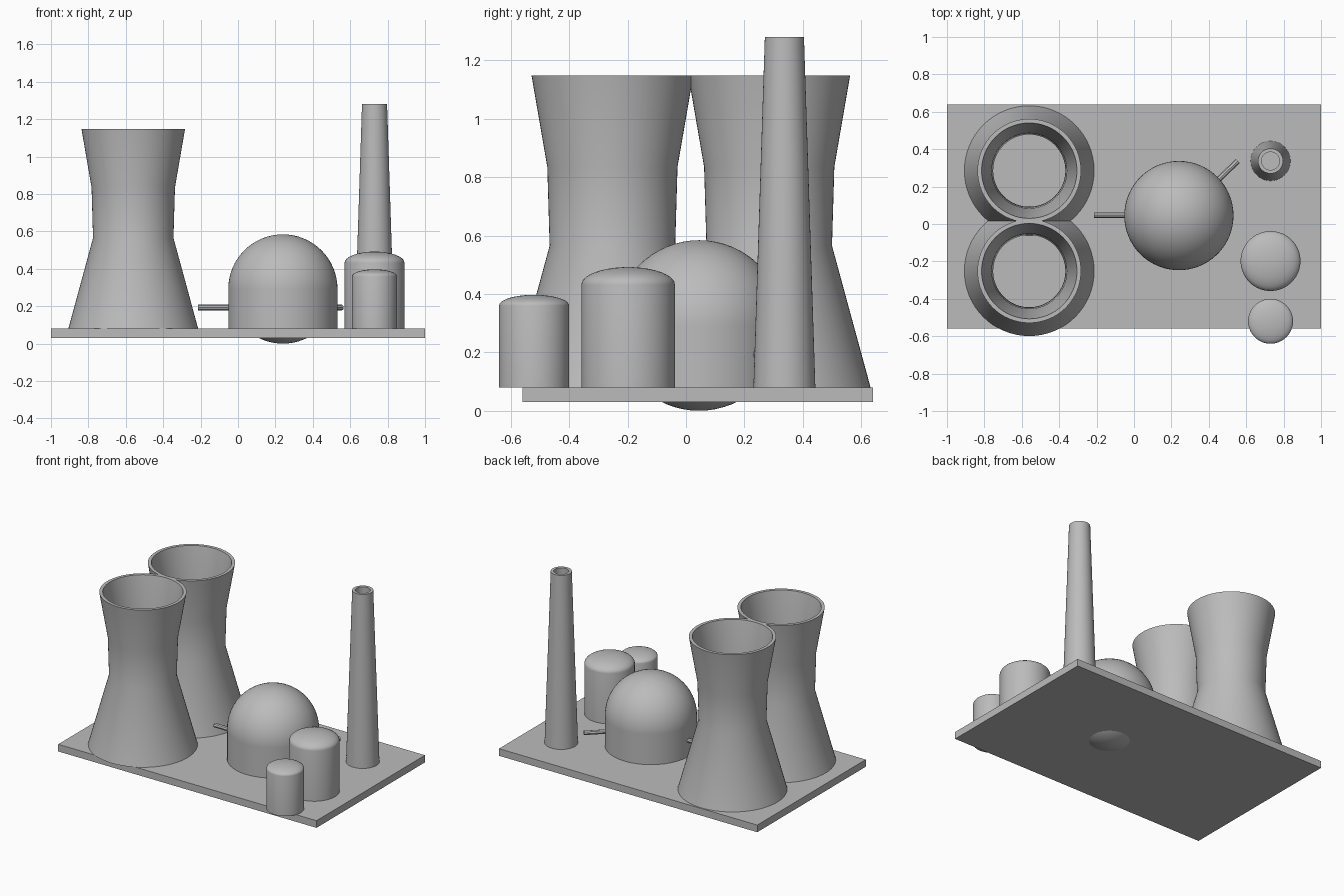
import bpy
import math
from mathutils import Vector

cube = bpy.data.objects.get("Cube")
if cube:
    bpy.data.objects.remove(cube, do_unlink=True)

grey = bpy.data.materials.new("concrete grey")
grey.use_nodes = True
GREY = (0.5, 0.5, 0.5, 1)
grey.diffuse_color = GREY
grey.node_tree.nodes["Principled BSDF"].inputs["Base Color"].default_value = GREY

GROUND = 0.08


def finish(obj, name, smooth=True):
    obj.name = name
    obj.data.materials.append(grey)
    if smooth:
        bpy.ops.object.select_all(action='DESELECT')
        obj.select_set(True)
        bpy.context.view_layer.objects.active = obj
        bpy.ops.object.shade_smooth_by_angle(angle=math.radians(35))
    return obj


def lathe(name, x, y, profile, closed=False, sides=64):
    """Spin (radius, z) points around z; closed joins last to first."""
    verts, rings = [], []
    for r, z in profile:
        start = len(verts)
        if r == 0:
            verts.append((0, 0, z))
            rings.append([start] * sides)
        else:
            for i in range(sides):
                a = math.tau * i / sides
                verts.append((r * math.cos(a), r * math.sin(a), z))
            rings.append(list(range(start, start + sides)))
    pairs = list(zip(rings, rings[1:]))
    if closed:
        pairs.append((rings[-1], rings[0]))
    faces = []
    for low, high in pairs:
        for i in range(sides):
            j = (i + 1) % sides
            loop = dict.fromkeys((low[i], low[j], high[j], high[i]))
            faces.append(tuple(loop))
    mesh = bpy.data.meshes.new(name)
    mesh.from_pydata(verts, [], faces)
    obj = bpy.data.objects.new(name, mesh)
    bpy.context.collection.objects.link(obj)
    obj.location = (x, y, 0)
    return finish(obj, name)


def tube(name, x, y, outer, wall):
    """Hollow open shaft with an even wall."""
    inner = [(r - wall, z) for r, z in reversed(outer)]
    return lathe(name, x, y, outer + inner, closed=True)


def tank(name, x, y, radius, shoulder, top):
    """Upright cylinder with a flattened round cap."""
    steps = 10
    cap = []
    for i in range(steps):
        a = math.pi / 2 * i / steps
        cap.append((radius * math.cos(a), shoulder + (top - shoulder) * math.sin(a)))
    lathe(name, x, y, [(0, GROUND), (radius, GROUND)] + cap + [(0, top)])


def pipe(name, start, end, radius=0.015):
    a, b = Vector(start), Vector(end)
    bpy.ops.mesh.primitive_cylinder_add(vertices=8, radius=radius,
                                        depth=(b - a).length, location=(a + b) / 2)
    obj = bpy.context.object
    obj.rotation_euler = (b - a).to_track_quat('Z', 'Y').to_euler()
    finish(obj, name, smooth=False)


# Ground slab
bpy.ops.mesh.primitive_cube_add(size=1, location=(0, 0.04, 0.055))
slab = bpy.context.object
slab.scale = (2, 1.2, 0.05)
finish(slab, "ground_slab", smooth=False)

# Cooling towers
tower = [(0.347, GROUND), (0.215, 0.565), (0.223, 0.835), (0.277, 1.148)]
for side, y in (("back", 0.285), ("front", -0.252)):
    tube(side + "_cooling_tower", -0.56, y, tower, 0.022)

# Reactor drum with a full sphere that also shows under the slab
R, RX, RY = 0.292, 0.24, 0.045
lathe("reactor_drum", RX, RY, [(0, GROUND), (R, GROUND), (R, R), (0, R)])
bpy.ops.mesh.primitive_uv_sphere_add(segments=64, ring_count=32, radius=R,
                                     location=(RX, RY, R))
finish(bpy.context.object, "reactor_dome")

# Chimney
tube("chimney", 0.73, 0.337, [(0.106, GROUND), (0.067, 1.28)], 0.019)

# Storage tanks
tank("large_tank", 0.73, -0.198, 0.16, 0.432, 0.492)
tank("small_tank", 0.73, -0.52, 0.12, 0.36, 0.397)

# Pipes leaving the reactor
pipe("tower_pipe", (RX, 0.047, 0.193), (-0.215, 0.047, 0.193))
pipe("chimney_pipe", (0.33, 0.12, 0.193), (0.555, 0.337, 0.193))
